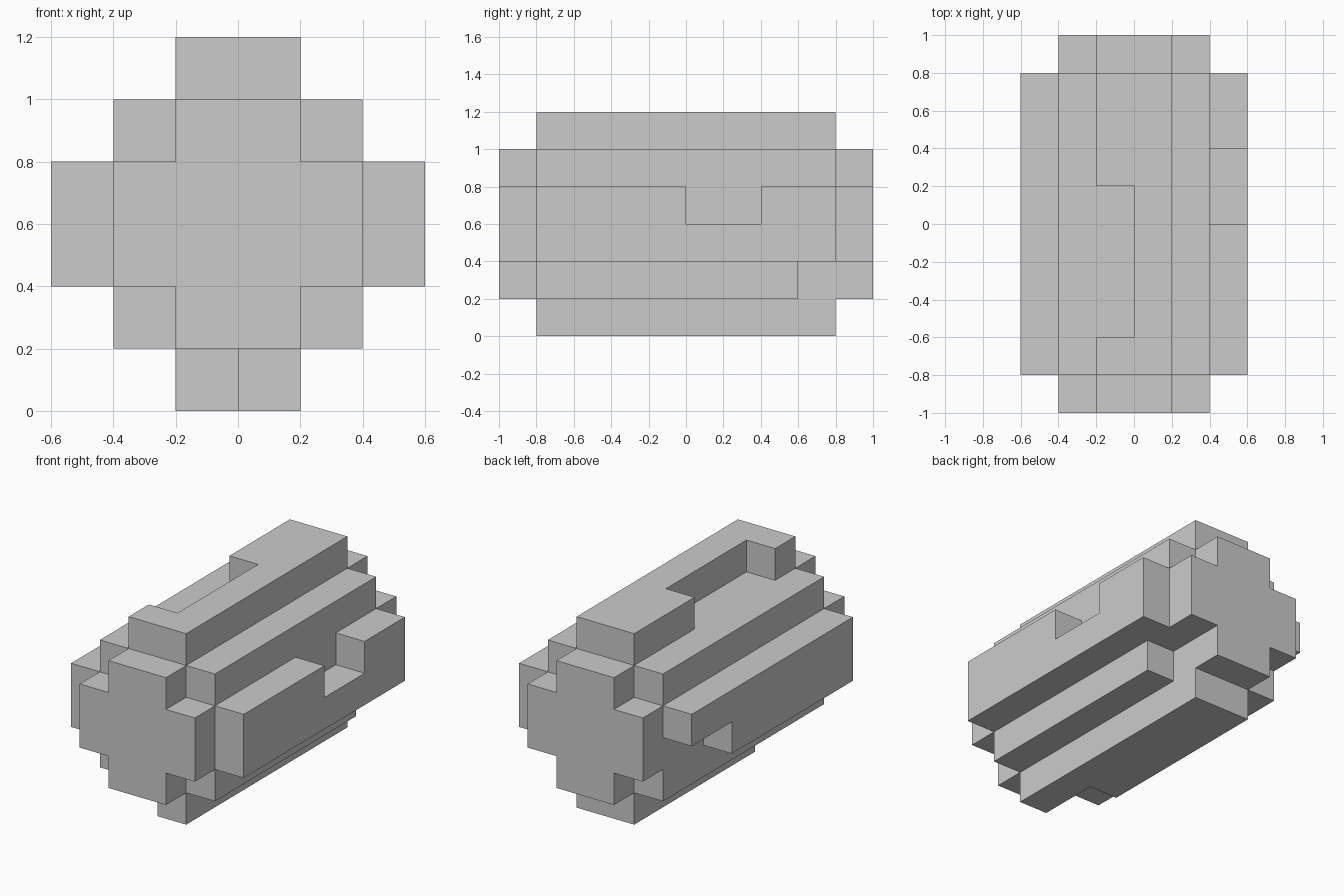
import bpy, bmesh
from itertools import product
from mathutils import Vector

if "Cube" in bpy.data.objects:
    bpy.data.objects.remove(bpy.data.objects["Cube"])

S = 0.2  # size of one block
cells = set()


def block(x0, x1, y0, y1, z0, z1):
    """All grid cells inside a box given in block units."""
    return set(product(range(x0, x1), range(y0, y1), range(z0, z1)))


# Stepped round body: half-width of each layer, bottom to top
for z, half in enumerate((1, 2, 3, 3, 2, 1)):
    cells |= block(-half, half, -4, 4, z, z + 1)

# Smaller stepped caps at both ends
for y in (-5, 4):
    for z, half in zip(range(1, 5), (1, 2, 2, 1)):
        cells |= block(-half, half, y, y + 1, z, z + 1)

# Chipped-out notches
cells -= block(-1, 0, -3, 1, 5, 6)    # long groove on top
cells -= block(2, 3, 0, 2, 3, 4)      # right side
cells -= block(1, 2, 3, 4, 1, 2)      # lower right, back
cells -= block(-3, -2, 2, 4, 2, 3)    # left side, back
cells -= block(-1, 0, -4, -2, 0, 1)   # underside, front left

# Outer skin: one quad for every exposed block side
bm = bmesh.new()
verts = {}


def vert(p):
    key = tuple(round(c) for c in p)
    if key not in verts:
        verts[key] = bm.verts.new(Vector(key) * S)
    return verts[key]


for cell in sorted(cells):
    for axis, side in product(range(3), (0, 1)):
        n = Vector((0, 0, 0))
        n[axis] = 2 * side - 1
        if tuple(int(a + b) for a, b in zip(cell, n)) in cells:
            continue
        u = Vector((0, 0, 0))
        u[(axis + 1) % 3] = 1
        v = Vector((0, 0, 0))
        v[(axis + 2) % 3] = 1
        base = Vector(cell)
        base[axis] += side
        corners = [base, base + u, base + u + v, base + v]
        if not side:
            corners.reverse()
        bm.faces.new([vert(p) for p in corners])

# Merge the flat areas into clean large faces
bmesh.ops.dissolve_limit(bm, angle_limit=0.01, verts=bm.verts[:], edges=bm.edges[:])

mesh = bpy.data.meshes.new("stepped_log")
bm.to_mesh(mesh)
bm.free()
bpy.context.collection.objects.link(bpy.data.objects.new("stepped_log", mesh))
